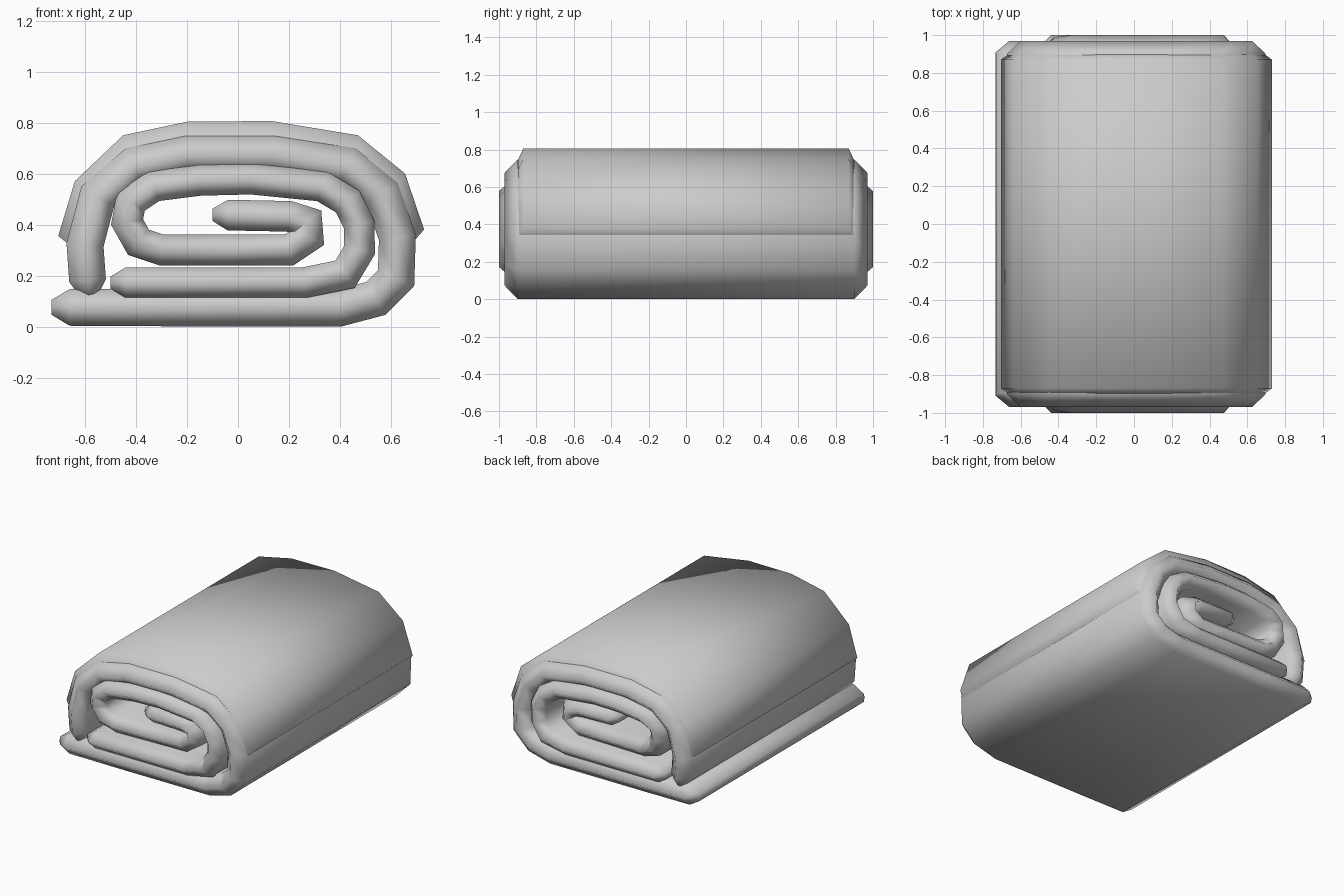
import bpy
from mathutils import Vector

cube = bpy.data.objects.get("Cube")
if cube:
    bpy.data.objects.remove(cube, do_unlink=True)

grey = bpy.data.materials.new("towel grey")
grey.use_nodes = True
grey.diffuse_color = (0.6, 0.6, 0.6, 1)
grey.node_tree.nodes["Principled BSDF"].inputs["Base Color"].default_value = (0.6, 0.6, 0.6, 1)


def loft(name, rings, closed):
    """Skin equal-length rings of points into one smooth object."""
    n = len(rings[0])
    verts = [p for ring in rings for p in ring]
    faces = []
    for i in range(len(rings) - 1):
        for j in range(n if closed else n - 1):
            k = (j + 1) % n
            faces.append((i * n + j, i * n + k, (i + 1) * n + k, (i + 1) * n + j))
    if closed:
        faces.append(tuple(reversed(range(n))))
        faces.append(tuple(range(len(verts) - n, len(verts))))
    mesh = bpy.data.meshes.new(name)
    mesh.from_pydata(verts, [], faces)
    mesh.materials.append(grey)
    mesh.shade_smooth()
    obj = bpy.data.objects.new(name, mesh)
    bpy.context.collection.objects.link(obj)
    return obj


def cloth_strip(name, path, half, reach_start, reach_end, bevel=0.07):
    """Sweep a strip with ridged side edges and rounded ends along an x-z path."""
    pts = [Vector(p) for p in path]
    first = (pts[0] - pts[1]).normalized() * half
    last = (pts[-1] - pts[-2]).normalized() * half
    pts = [pts[0] + first] + pts + [pts[-1] + last]
    rings = []
    for i, p in enumerate(pts):
        a = (p - pts[max(i - 1, 0)]).normalized()
        b = (pts[min(i + 1, len(pts) - 1)] - p).normalized()
        t = (a + b).normalized()
        side = Vector((-t.y, t.x))
        tip = i in (0, len(pts) - 1)
        h = half * 0.4 if tip else half / max(t.dot(b if b.length else a), 0.8)
        f = min(max((i / (len(pts) - 1) - 0.5) * 4, 0), 1)
        y = reach_start + (reach_end - reach_start) * f
        edge = y - bevel
        ridge = edge + 0.01 if tip else y
        section = [(h, -edge), (h, edge), (0, ridge), (-h, edge), (-h, -edge), (0, -ridge)]
        rings.append([(p.x + side.x * s, v, p.y + side.y * s) for s, v in section])
    return loft(name, rings, True)


# Outer layer: bottom flap, up the left side, over the top, down the right side
cloth_strip("outer_layer", [
    (-0.66, 0.075), (-0.3, 0.073), (0.4, 0.073), (0.54, 0.11), (0.62, 0.19),
    (0.625, 0.35), (0.565, 0.52), (0.43, 0.63), (0.14, 0.675), (-0.2, 0.675),
    (-0.41, 0.63), (-0.55, 0.51), (-0.6, 0.32), (-0.59, 0.18)], 0.072, 0.97, 0.97)

# Inner layer: spiral that winds to the middle and sinks in slightly
cloth_strip("inner_spiral", [
    (-0.44, 0.172), (0, 0.172), (0.26, 0.172), (0.42, 0.205), (0.477, 0.3),
    (0.475, 0.4), (0.43, 0.49), (0.33, 0.55), (0.05, 0.578), (-0.15, 0.573),
    (-0.33, 0.55), (-0.42, 0.49), (-0.435, 0.41), (-0.39, 0.33), (-0.3, 0.3),
    (0, 0.3), (0.2, 0.3), (0.275, 0.35), (0.27, 0.41), (0.2, 0.432),
    (-0.04, 0.437)], 0.06, 1.0, 0.94)

# Raised cover over the top, with a lip running down to the layer below
outer = [(-0.705, 0.355), (-0.64, 0.57), (-0.45, 0.75), (-0.2, 0.803),
         (0.13, 0.806), (0.47, 0.75), (0.655, 0.6), (0.73, 0.38)]
inner = [(-0.66, 0.33), (-0.6, 0.55), (-0.43, 0.69), (-0.2, 0.74),
         (0.14, 0.74), (0.46, 0.685), (0.62, 0.56), (0.69, 0.345)]
rows = [[(q[0], -0.9, q[1]), (p[0], -0.87, p[1]), (p[0], 0.87, p[1]), (q[0], 0.9, q[1])]
        for p, q in zip(outer, inner)]
hem_left = [(inner[0][0], y, inner[0][1] - 0.01) for y in (-0.9, -0.89, 0.89, 0.9)]
hem_right = [(inner[-1][0], y, inner[-1][1] - 0.01) for y in (-0.9, -0.89, 0.89, 0.9)]
loft("top_cover", [hem_left] + rows + [hem_right], False)
